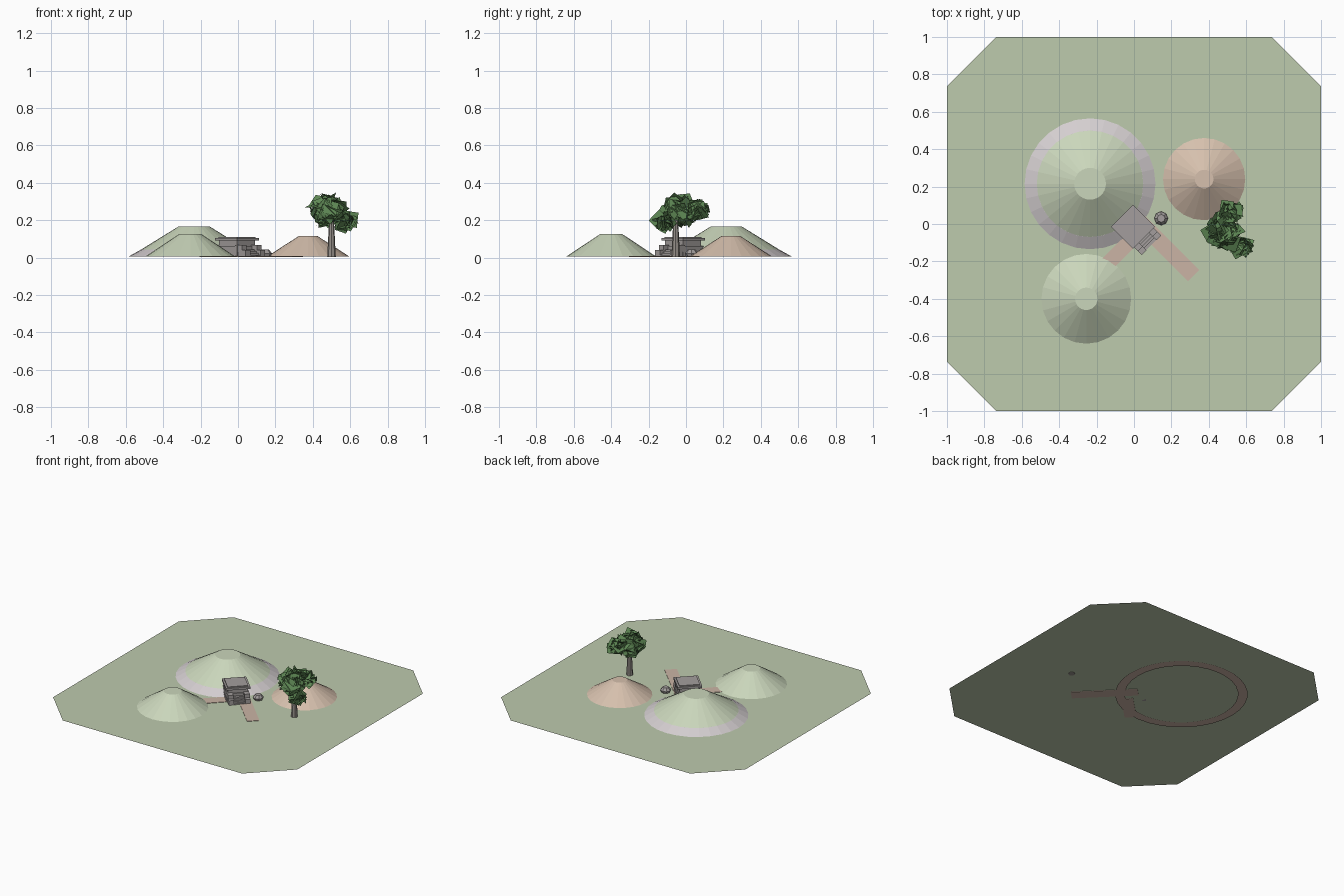
import bpy, bmesh, math, random
from mathutils import Vector, Matrix, Euler

cube = bpy.data.objects.get("Cube")
if cube:
    bpy.data.objects.remove(cube)
random.seed(4)


def material(name, r, g, b):
    # Colours given as display values, stored as linear
    lin = [((c / 255 + 0.055) / 1.055) ** 2.4 for c in (r, g, b)] + [1]
    m = bpy.data.materials.new(name)
    m.use_nodes = True
    m.diffuse_color = lin
    m.node_tree.nodes["Principled BSDF"].inputs["Base Color"].default_value = lin
    return m


GRASS = material("pale grass", 190, 203, 174)
MOUND = material("mound green", 202, 214, 187)
SAND = material("sand", 214, 192, 173)
CHALK = material("chalk", 212, 206, 208)
PATH = material("pink path", 203, 180, 165)
STONE = material("stone", 163, 158, 157)
BARK = material("bark", 150, 144, 138)
LEAF = material("leaf green", 96, 138, 86)


def finish(name, bm, mat):
    mesh = bpy.data.meshes.new(name)
    bm.to_mesh(mesh)
    bm.free()
    mesh.materials.append(mat)
    ob = bpy.data.objects.new(name, mesh)
    bpy.context.collection.objects.link(ob)
    return ob


def frustum(name, x, y, z0, z1, r0, r1, mat, sides=24, cap_base=False):
    bm = bmesh.new()
    bmesh.ops.create_cone(bm, cap_ends=True, segments=sides, radius1=r0, radius2=r1, depth=z1 - z0,
                          matrix=Matrix.Translation((x, y, (z0 + z1) / 2)))
    if not cap_base:
        low = [f for f in bm.faces if f.normal.z < -0.9]
        bmesh.ops.delete(bm, geom=low, context='FACES_ONLY')
    return finish(name, bm, mat)


# Temple frame: f runs out of its front stair, s runs along its front
TURN = Matrix.Rotation(math.radians(-45), 4, 'Z')


def block(name, f0, f1, s0, s1, z0, z1, mat=STONE):
    bm = bmesh.new()
    place = Matrix.Translation(((f0 + f1) / 2, (s0 + s1) / 2, (z0 + z1) / 2))
    size = Matrix.Diagonal((f1 - f0, s1 - s0, z1 - z0, 1))
    bmesh.ops.create_cube(bm, size=1, matrix=TURN @ place @ size)
    return finish(name, bm, mat)


# Ground sheet with cut corners
GROUND_Z, CUT = 0.006, 0.735
bm = bmesh.new()
corners = []
for k in range(4):
    rot = Matrix.Rotation(k * math.pi / 2, 3, 'Z')
    corners += [rot @ Vector((1, -CUT, GROUND_Z)), rot @ Vector((1, CUT, GROUND_Z))]
bm.faces.new([bm.verts.new(c) for c in corners])
finish("ground", bm, GRASS)

# Large mound with a chalk skirt
BX, BY = -0.235, 0.215
frustum("large_mound_skirt", BX, BY, GROUND_Z, 0.042, 0.35, 0.285, CHALK, 28)
frustum("large_mound_cap", BX, BY, 0.04, 0.165, 0.288, 0.085, MOUND, 28)

# Buried ring path around the large mound
bm = bmesh.new()
rings = [bmesh.ops.create_circle(bm, segments=32, radius=r,
         matrix=Matrix.Translation((BX, BY, 0)))["verts"] for r in (0.38, 0.445)]
for i in range(32):
    j = (i + 1) % 32
    bm.faces.new((rings[0][i], rings[0][j], rings[1][j], rings[1][i]))
finish("ring_path", bm, PATH)

# Smaller mounds
frustum("green_mound", -0.255, -0.4, GROUND_Z, 0.125, 0.24, 0.06, MOUND)
frustum("sand_mound", 0.375, 0.24, GROUND_Z, 0.115, 0.22, 0.05, SAND)

# Straight paths
block("front_path", -0.03, 0.42, -0.012, 0.072, 0.003, 0.009, PATH)
block("side_path", 0.01, 0.09, -0.3, -0.05, 0.003, 0.009, PATH)

# Temple body: plinth, walls and roof slabs
CF, CS = 0.007, -0.014
tiers = [("plinth", 0.08, GROUND_Z, 0.03), ("lower_wall", 0.076, 0.03, 0.062),
         ("upper_wall", 0.068, 0.062, 0.09), ("roof_slab", 0.083, 0.09, 0.105),
         ("roof_top", 0.07, 0.105, 0.111)]
for name, h, z0, z1 in tiers:
    block("temple_" + name, CF - h, CF + h, CS - h, CS + h, z0, z1)

# Stair with stepped flanks
for i in range(4):
    block("stair_step_%d" % (i + 1), CF + 0.07, 0.144 - i * 0.014, CS - 0.04, CS + 0.04,
          GROUND_Z, 0.014 + i * 0.01)
for side, label in ((-1, "right"), (1, "left")):
    a, b = sorted((CS + side * 0.038, CS + side * 0.074))
    block(label + "_stair_flank_low", CF + 0.07, 0.146, a, b, GROUND_Z, 0.04)
    block(label + "_stair_flank_high", CF + 0.06, 0.118, a, b, 0.04, 0.066)

# Standing boulder beside the temple
frustum("boulder_base", 0.145, 0.03, GROUND_Z, 0.022, 0.03, 0.037, STONE, 8)
frustum("boulder_top", 0.145, 0.03, 0.022, 0.042, 0.037, 0.021, STONE, 8)

# Tree trunk
frustum("tree_trunk", 0.5, -0.055, 0.003, 0.2, 0.023, 0.013, BARK, 8, True)

# Tree crown: flat leaf cards scattered through three clumps
clumps = [((0.475, -0.045, 0.25), (0.095, 0.11, 0.08), 75),
          ((0.575, -0.12, 0.19), (0.045, 0.05, 0.035), 22),
          ((0.52, 0.065, 0.255), (0.05, 0.045, 0.045), 20)]
bm = bmesh.new()
for centre, radii, count in clumps:
    for i in range(count):
        d = Vector([random.gauss(0, 1) for _ in range(3)]).normalized()
        d *= random.uniform(0.45, 0.85)
        pos = Vector(centre) + Vector([d[k] * radii[k] for k in range(3)])
        facing = d.to_track_quat('Z', 'Y').to_matrix().to_4x4()
        tilt = Euler([random.uniform(-0.8, 0.8), random.uniform(-0.8, 0.8),
                      random.uniform(0, 3)]).to_matrix().to_4x4()
        bmesh.ops.create_grid(bm, x_segments=1, y_segments=1, size=random.uniform(0.03, 0.042),
                              matrix=Matrix.Translation(pos) @ facing @ tilt)
finish("tree_crown", bm, LEAF)
